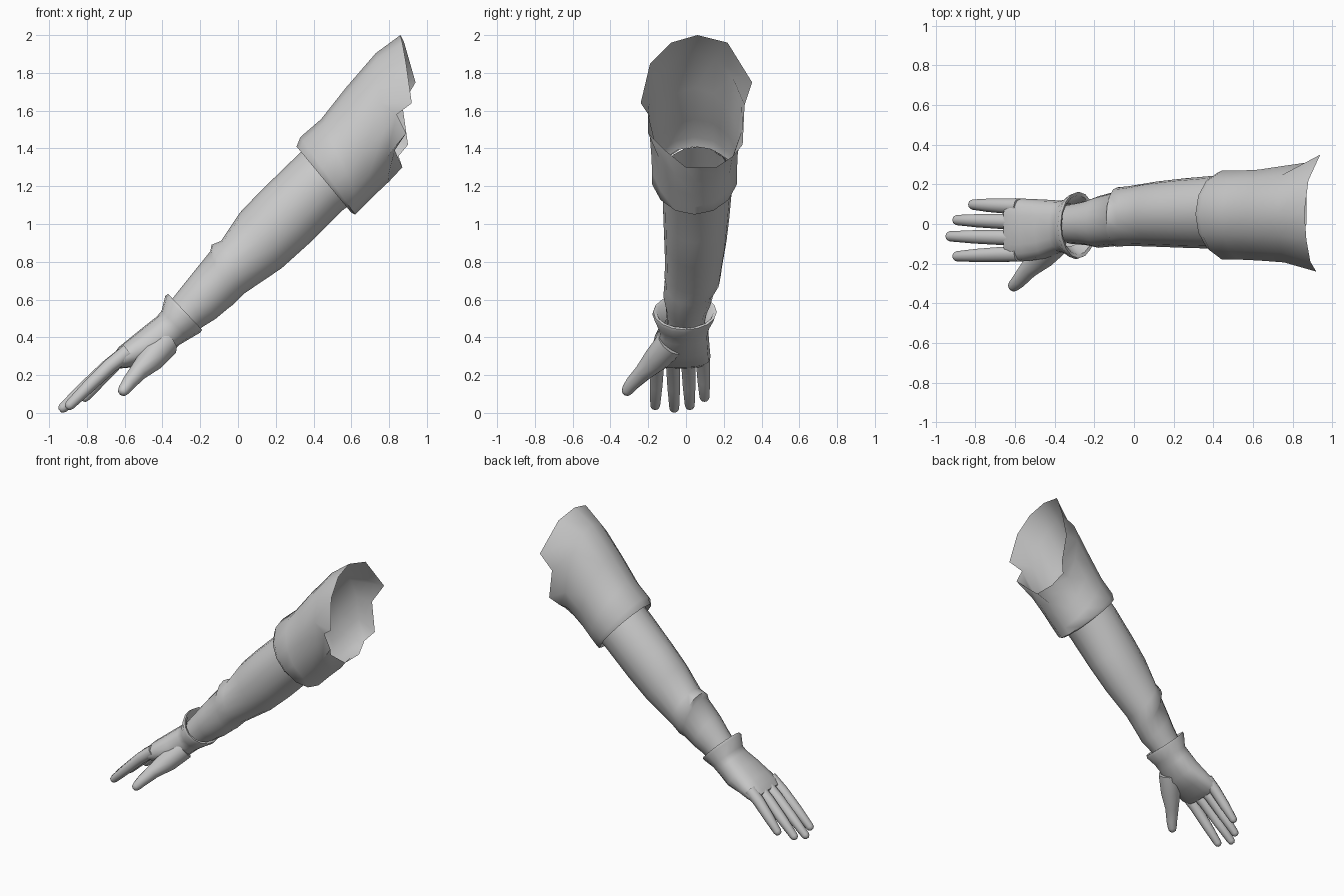
import bpy, bmesh, math
from mathutils import Vector

if "Cube" in bpy.data.objects:
    bpy.data.objects.remove(bpy.data.objects["Cube"])


def skin(name, rings, caps=(False, False), angle=50):
    """Bridge equal-length rings of points into one smooth tube."""
    bm = bmesh.new()
    loops = [[bm.verts.new(p) for p in ring] for ring in rings]
    n = len(loops[0])
    for a, b in zip(loops, loops[1:]):
        for i in range(n):
            j = (i + 1) % n
            bm.faces.new((a[i], a[j], b[j], b[i]))
    if caps[0]:
        bm.faces.new(loops[0][::-1])
    if caps[1]:
        bm.faces.new(loops[-1])
    bmesh.ops.recalc_face_normals(bm, faces=bm.faces)
    mesh = bpy.data.meshes.new(name)
    bm.to_mesh(mesh)
    bm.free()
    obj = bpy.data.objects.new(name, mesh)
    bpy.context.collection.objects.link(obj)
    bpy.ops.object.select_all(action='DESELECT')
    obj.select_set(True)
    bpy.context.view_layer.objects.active = obj
    bpy.ops.object.shade_smooth_by_angle(angle=math.radians(angle))
    return obj


def ring(tx, tz, bx, bz, yc, yh, n=14, power=1.0):
    """Tilted oval: upper and lower silhouette points, y centre, y half-width."""
    top, bot = Vector((tx, yc, tz)), Vector((bx, yc, bz))
    mid, half = (top + bot) / 2, (top - bot) / 2
    pts = []
    for i in range(n):
        a = 2 * math.pi * i / n
        c, s = (math.copysign(abs(v) ** power, v) for v in (math.cos(a), math.sin(a)))
        pts.append(mid + half * c + Vector((0, yh * s, 0)))
    return pts


def digit(name, path, radii, n=10):
    """Finger along a path, with a rounded tip."""
    pts = [Vector(p) for p in path]
    d = (pts[-1] - pts[-2]).normalized()
    r = radii[-1]
    pts += [pts[-1] + d * r * 0.6, pts[-1] + d * r * 0.92]
    radii = list(radii) + [r * 0.8, r * 0.4]
    rings = []
    for k, p in enumerate(pts):
        d = (pts[min(k + 1, len(pts) - 1)] - pts[max(k - 1, 0)]).normalized()
        u = d.cross(Vector((0, 1, 0))).normalized()
        v = d.cross(u)
        rings.append([p + radii[k] * (u * math.cos(2 * math.pi * i / n)
                                      + v * math.sin(2 * math.pi * i / n)) for i in range(n)])
    return skin(name, rings, (True, True), 60)


# upper sleeve: turned-in hem, flaring to a ragged open end
ragged = [(.86, .06, 2.0), (.88, .22, 1.96), (.94, .35, 1.75), (.87, .31, 1.63),
          (.90, .30, 1.42), (.85, .25, 1.36), (.87, .16, 1.30), (.87, 0, 1.30),
          (.83, -.11, 1.39), (.89, -.2, 1.48), (.84, -.2, 1.58), (.92, -.24, 1.64),
          (.89, -.19, 1.85), (.87, -.08, 1.96)]
skin("sleeve", [
    ring(.36, 1.41, .61, 1.11, .05, .185),
    ring(.31, 1.41, .60, 1.06, .05, .215),
    ring(.33, 1.46, .62, 1.05, .045, .23),
    ring(.44, 1.555, .66, 1.09, .045, .23),
    ring(.57, 1.72, .72, 1.15, .045, .235),
    ring(.73, 1.905, .80, 1.225, .05, .25),
    ragged])

# forearm with a raised band edge above the wrist
skin("forearm", [ring(*r, n=16) for r in (
    (.36, 1.41, .62, 1.12, .06, .18),
    (.29, 1.34, .55, 1.07, .06, .185),
    (.12, 1.175, .38, .90, .055, .175),
    (.01, 1.06, .23, .765, .05, .165),
    (-.09, .91, .03, .63, .04, .15),
    (-.14, .89, -.03, .57, .035, .15),
    (-.147, .855, -.05, .555, .025, .137),
    (-.24, .74, -.12, .497, .01, .13),
    (-.30, .665, -.18, .46, .005, .112),
    (-.39, .55, -.25, .41, 0, .10))])

# glove: inside of cuff, flared rim, then wrist and palm
glove = [ring(*r, n=16) for r in (
    (-.40, .53, -.26, .40, -.005, .11),
    (-.365, .61, -.20, .45, -.005, .15),
    (-.37, .63, -.19, .44, -.005, .168),
    (-.385, .62, -.20, .425, -.01, .168),
    (-.405, .54, -.26, .39, -.012, .14))]
glove += [ring(*r, n=16, power=.8) for r in (
    (-.43, .51, -.31, .36, -.012, .13),
    (-.50, .455, -.39, .29, -.025, .148),
    (-.58, .39, -.49, .265, -.03, .157),
    (-.63, .35, -.57, .24, -.03, .16),
    (-.66, .31, -.625, .235, -.03, .15))]
skin("glove", glove, (False, True))

# fingers: root y, tip x, tip y, tip z
for name, y0, tx, ty, tz in (("index_finger", -.15, -.89, -.163, .042),
                             ("middle_finger", -.07, -.925, -.062, .028),
                             ("ring_finger", .01, -.89, .02, .042),
                             ("little_finger", .088, -.81, .098, .085)):
    root, tip = Vector((-.58, y0, .325)), Vector((tx, ty, tz))
    knuckle = root.lerp(tip, .3) + Vector((-.005, 0, .008))
    middle = root.lerp(tip, .65) + Vector((-.004, 0, .004))
    digit(name, [root, knuckle, middle, tip], [.042, .039, .035, .027])

# thumb
digit("thumb", [(-.39, -.08, .37), (-.46, -.155, .285), (-.53, -.225, .215),
                (-.58, -.285, .155), (-.605, -.31, .12)], [.08, .07, .048, .038, .031])
